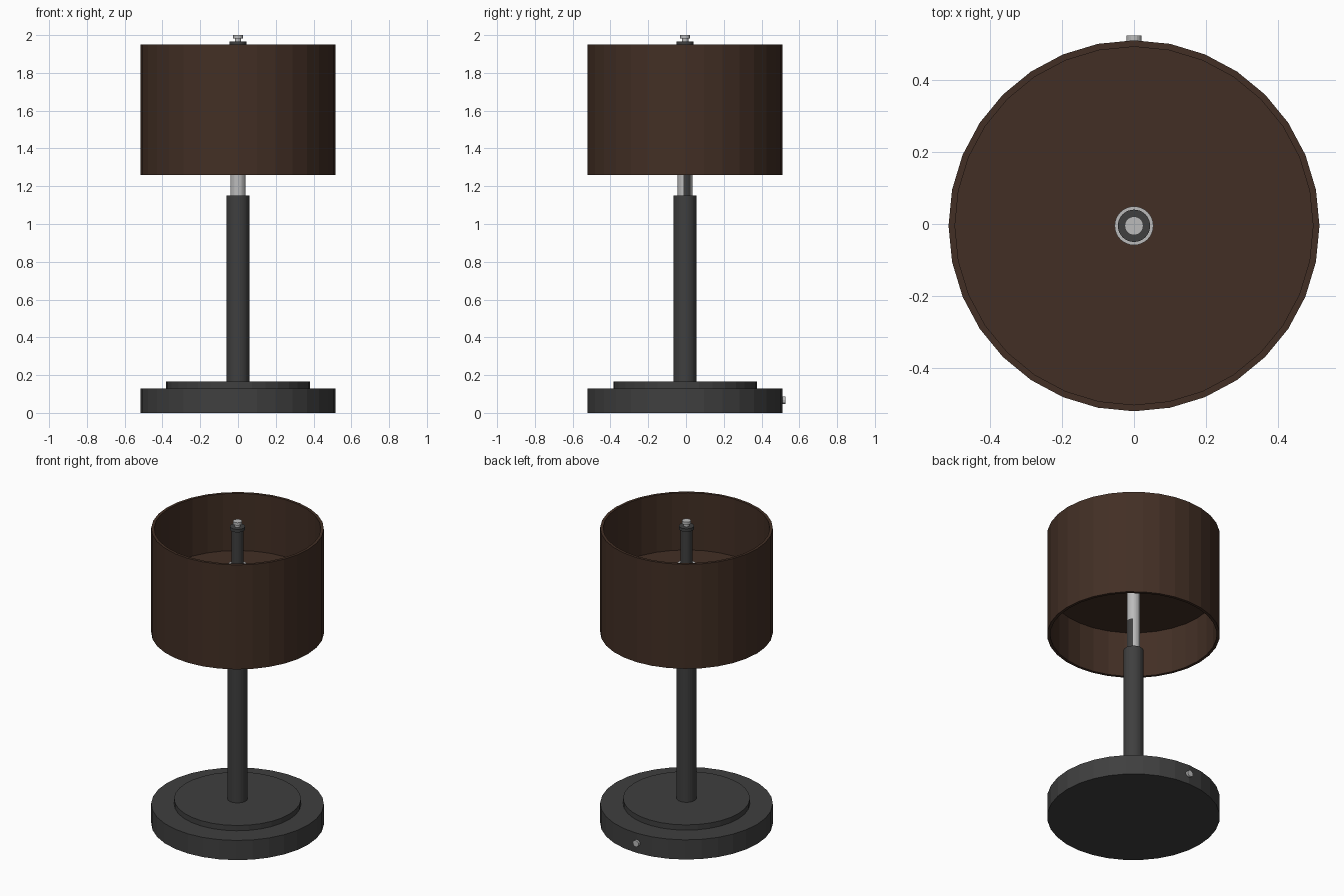
import bpy, bmesh, math

if "Cube" in bpy.data.objects:
    bpy.data.objects.remove(bpy.data.objects["Cube"])

CY = -0.005   # lamp axis sits slightly forward of the rear button
N = 32


def material(name, rgb):
    m = bpy.data.materials.new(name)
    m.diffuse_color = (*rgb, 1)
    m.use_nodes = True
    m.node_tree.nodes["Principled BSDF"].inputs["Base Color"].default_value = m.diffuse_color
    return m


DARK = material("dark_metal", (0.05, 0.05, 0.05))
LIGHT = material("light_metal", (0.5, 0.5, 0.5))
BROWN = material("brown_fabric", (0.055, 0.028, 0.018))


def lathe(name, profile, mat, sides=N, closed=False):
    """Revolve (radius, z) points around z; zero-radius ends are welded."""
    bm = bmesh.new()
    rings = []
    for i in range(sides):
        a = 2 * math.pi * i / sides
        rings.append([bm.verts.new((r * math.cos(a), r * math.sin(a), z)) for r, z in profile])
    k = len(profile)
    for i in range(sides):
        p, q = rings[i], rings[(i + 1) % sides]
        for j in range(k if closed else k - 1):
            n = (j + 1) % k
            bm.faces.new((p[j], q[j], q[n], p[n]))
    bmesh.ops.remove_doubles(bm, verts=bm.verts, dist=1e-5)
    bmesh.ops.recalc_face_normals(bm, faces=bm.faces)
    me = bpy.data.meshes.new(name)
    bm.to_mesh(me)
    bm.free()
    me.materials.append(mat)
    ob = bpy.data.objects.new(name, me)
    ob.location = (0, CY, 0)
    bpy.context.collection.objects.link(ob)
    return ob


def cylinder(name, r, z0, z1, mat):
    return lathe(name, [(0, z0), (r, z0), (r, z1), (0, z1)], mat)


# Base and lower column
cylinder("base", 0.517, 0, 0.13, DARK)
cylinder("base_step", 0.38, 0.13, 0.165, DARK)
cylinder("lower_column", 0.06, 0.165, 1.15, DARK)

# Upper rod with its dark inset on the right side
rod = lathe("upper_rod", [(0, 1.15), (0.04, 1.15), (0.04, 1.35), (0.04, 1.70),
                          (0.054, 1.70), (0.054, 1.715), (0, 1.715)], LIGHT)
rod.data.materials.append(DARK)
for f in rod.data.polygons:
    c = f.center
    if c.z < 1.35 and abs(f.normal.z) < 0.5 and -10 < math.degrees(math.atan2(c.y, c.x)) < 50:
        f.material_index = 1

# Shade: open drum with an inner disc
lathe("shade", [(0.517, 1.26), (0.517, 1.95), (0.499, 1.95), (0.499, 1.26)], BROWN, closed=True)
cylinder("shade_disc", 0.5, 1.56, 1.572, BROWN)

# Socket stem and finial
cylinder("socket_stem", 0.036, 1.715, 1.95, DARK)
cylinder("finial_collar", 0.045, 1.945, 1.965, DARK)
lathe("finial", [(0, 1.965), (0.017, 1.965), (0.017, 1.982), (0.026, 1.982),
                 (0.026, 2.0), (0, 2.0)], LIGHT)

# Button on the rear of the base
button = lathe("rear_button", [(0, -0.02), (0.021, -0.02), (0.021, 0.016), (0, 0.016)], LIGHT, 16)
button.rotation_euler = (-math.pi / 2, 0, 0)
button.location = (0, 0.51, 0.067)
